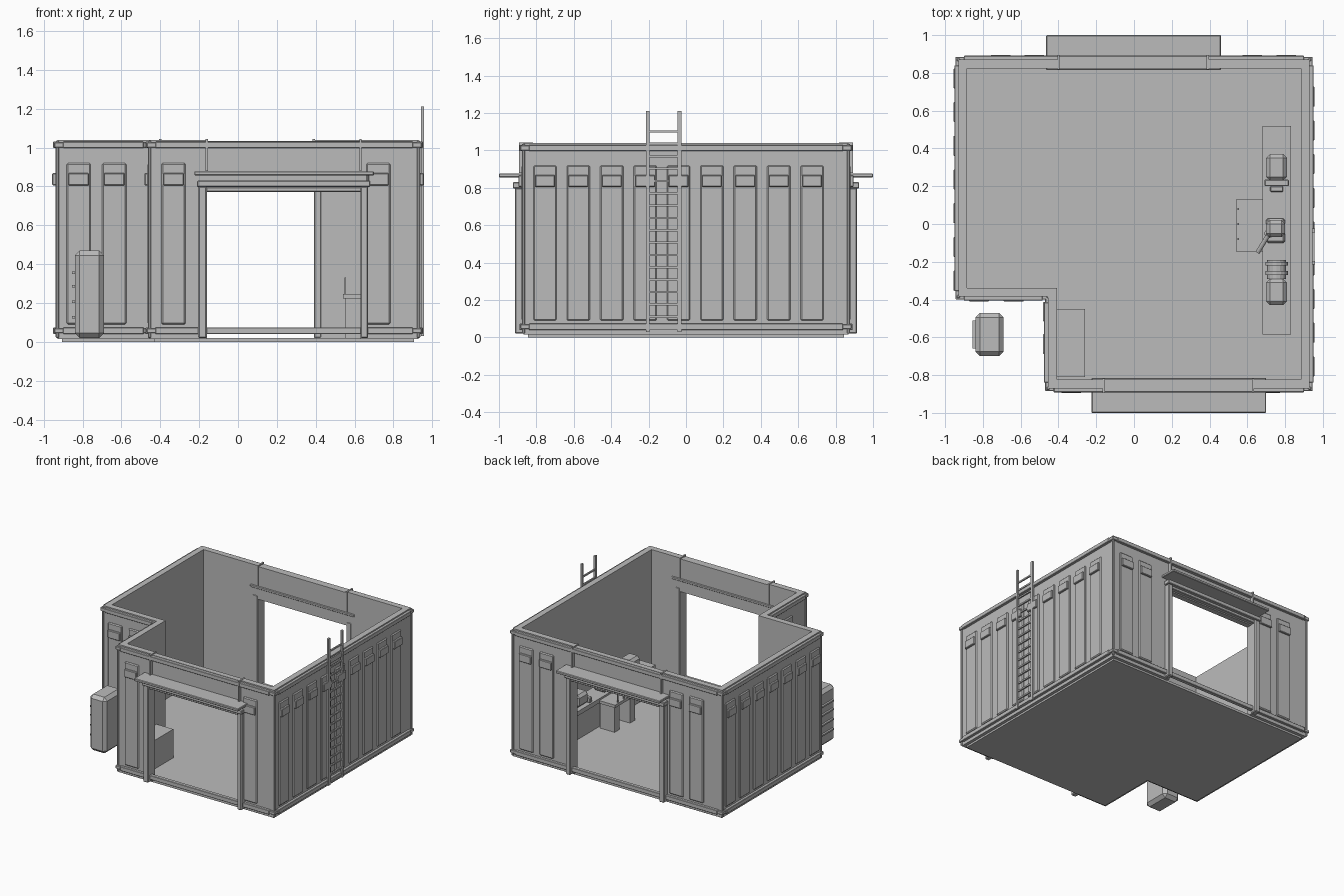
import bpy, bmesh, math
from mathutils import Vector, Matrix

cube = bpy.data.objects.get("Cube")
if cube:
    bpy.data.objects.remove(cube, do_unlink=True)

grey = bpy.data.materials.new("plain_grey")
grey.use_nodes = True
COLOUR = (0.5, 0.5, 0.5, 1)
grey.diffuse_color = COLOUR
grey.node_tree.nodes["Principled BSDF"].inputs["Base Color"].default_value = COLOUR


def finish(name, bm, bevel=0):
    mesh = bpy.data.meshes.new(name)
    bmesh.ops.recalc_face_normals(bm, faces=bm.faces)
    bm.to_mesh(mesh)
    bm.free()
    mesh.materials.append(grey)
    obj = bpy.data.objects.new(name, mesh)
    bpy.context.collection.objects.link(obj)
    if bevel:
        mod = obj.modifiers.new("bevel", 'BEVEL')
        mod.width, mod.segments = bevel, 1
    return obj


def add_box(bm, x, y, z):
    """Add a box from three (low, high) ranges."""
    spans = [sorted(r) for r in (x, y, z)]
    centre = Vector([sum(r) / 2 for r in spans])
    size = [r[1] - r[0] for r in spans]
    bmesh.ops.create_cube(bm, size=1, matrix=Matrix.Translation(centre) @ Matrix.Diagonal((*size, 1)))


def boxes(name, parts, bevel=0):
    bm = bmesh.new()
    for part in parts:
        add_box(bm, *part)
    return finish(name, bm, bevel)


def rod(name, a, b, r1, r2=None, sides=12):
    a, b = Vector(a), Vector(b)
    bm = bmesh.new()
    turn = (b - a).to_track_quat('Z', 'Y').to_matrix().to_4x4()
    bmesh.ops.create_cone(bm, cap_ends=True, segments=sides, radius1=r1, radius2=r1 if r2 is None else r2,
                          depth=(b - a).length, matrix=Matrix.Translation((a + b) / 2) @ turn)
    return finish(name, bm)


# Floor slab with the notched corner
X, Y, NX, NY = 0.93, 0.87, -0.455, -0.385
bm = bmesh.new()
outline = [(-0.905, -0.36), (-0.43, -0.36), (-0.43, -0.845), (0.905, -0.845), (0.905, 0.845), (-0.905, 0.845)]
face = bm.faces.new([bm.verts.new((px, py, 0)) for px, py in outline])
lift = bmesh.ops.extrude_face_region(bm, geom=[face])["geom"]
bmesh.ops.translate(bm, vec=(0, 0, 0.02), verts=[v for v in lift if isinstance(v, bmesh.types.BMVert)])
finish("floor", bm)

# Walls
H = (0.015, 1.04)
FRONT, BACK = (-0.16, 0.63), (-0.40, 0.39)
T = 0.047
boxes("right_wall", [((X - T, X), (-Y, Y), H)])
boxes("left_wall", [((-X, T - X), (NY, Y), H)])
boxes("notch_front_wall", [((-X, NX + T), (NY, NY + T), H)])
boxes("notch_side_wall", [((NX, NX + T), (-Y, NY + T), H)])


def door_wall(side, sign, left, door):
    """Wall with a doorway, its posts, beam and canopy."""
    y = (sign * Y, sign * (Y - T))
    a, b = door
    boxes(side + "_wall", [((left, a), y, H), ((b, X), y, H)])
    boxes(side + "_lintel", [((a, b), (sign * (Y - 0.004), sign * (Y - T)), (0.77, 1.033))])
    out = (sign * 0.82, sign * 0.915)
    boxes(side + "_door_posts", [((a - 0.045, a), out, (0.02, 0.80)), ((b, b + 0.04), out, (0.02, 0.80))], 0.006)
    boxes(side + "_door_beam", [((a - 0.05, b + 0.05), (sign * Y, sign * 0.925), (0.797, 0.83)),
                                ((a - 0.04, b + 0.035), (sign * Y, sign * 0.905), (0.773, 0.797))], 0.004)
    boxes(side + "_canopy", [((a - 0.065, b + 0.07), (sign * 0.815, sign), (0.856, 0.877))], 0.004)
    boxes(side + "_seams", [((s - 0.006, s + 0.006), (sign * (Y - T - 0.006), sign * (Y + 0.024)), (0.88, 1.043))
                            for s in door])


door_wall("front", -1, NX, FRONT)
door_wall("back", 1, -X, BACK)

# Outside of each wall: axis, face position, outward direction, span, panel centres
sides = {
    "right": ('x', X, 1, (-Y, Y), [-0.754 + 0.1785 * i for i in range(9)]),
    "left": ('x', -X, -1, (NY, Y), [-0.30 + 0.1785 * i for i in range(7)]),
    "notch_side": ('x', NX, -1, (-Y, NY), [-0.635, -0.465]),
    "notch_front": ('y', NY, -1, (-X, NX), [-0.82, -0.637]),
    "front": ('y', -Y, -1, (NX, X), [-0.332, 0.722]),
    "back": ('y', Y, 1, (-X, X), [-0.705, -0.527, 0.627, 0.807]),
}
for side, (axis, pos, sign, span, centres) in sides.items():
    def strip(along, depth, z, sink=0.01):
        through = (pos - sign * sink, pos + sign * depth)
        return (through, along, z) if axis == 'x' else (along, through, z)

    # Rails along the foot and the head
    run = (span[0] - 0.015, span[1] + 0.015)
    inner = (span[0] + 0.03, span[1] - 0.03)
    boxes(side + "_rails", [strip(run, 0.015, (0.045, 0.07)), strip(run, 0.015, (1.0, 1.027)),
                            strip(inner, 0.021, (0.04, 0.074)), strip(inner, 0.021, (0.997, 1.03))], 0.003)
    # Raised panels and their vent covers
    boxes(side + "_panels", [strip((c - 0.062, c + 0.062), 0.01, (0.09, 0.92)) for c in centres], 0.007)
    boxes(side + "_vent_covers", [strip((c - 0.053, c + 0.053), 0.026, (0.805, 0.868)) for c in centres], 0.004)

# Corner posts and rim edging
corners = [(-X, NY), (NX, -Y), (X, -Y), (X, Y), (-X, Y), (NX, NY)]
boxes("corner_posts", [((x - 0.008, x + 0.008), (y - 0.008, y + 0.008), (0.02, 1.035)) for x, y in corners], 0.004)

# Ladder
LX = (0.942, 0.957)
boxes("ladder_rails", [(LX, (c - 0.01, c + 0.01), (0.03, 1.21)) for c in (-0.205, -0.035)])
boxes("ladder_rungs", [((0.944, 0.955), (-0.2, -0.04), (z - 0.006, z + 0.006))
                       for z in [0.045 + 0.066 * i for i in range(17)]])

# Outdoor cooling unit
boxes("cooling_unit", [((-0.84, -0.69), (-0.70, -0.47), (0.02, 0.47))], 0.025)
boxes("cooling_unit_slats", [((-0.855, -0.835), (-0.66, -0.51), (z, z + 0.012)) for z in (0.12, 0.2, 0.28, 0.35)])

# Storage box by the front door
boxes("storage_box", [((NX + T, -0.26), (-0.81, -0.45), (0.02, 0.25))])

# Workbench and side table
boxes("workbench", [((0.68, 0.83), (-0.585, 0.52), (0.225, 0.26)), ((0.70, 0.82), (-0.565, 0.50), (0.02, 0.23))])
boxes("side_table", [((0.54, 0.68), (-0.145, 0.13), (0.222, 0.245)),
                     ((0.55, 0.68), (-0.135, -0.075), (0.02, 0.225)),
                     ((0.55, 0.68), (0.06, 0.12), (0.02, 0.225))])
boxes("table_levers", [((0.548, 0.556), (y - 0.005, y + 0.005), (0.245, 0.33)) for y in (-0.08, 0.0, 0.08)])

# Bench grinder
boxes("grinder_body", [((0.70, 0.81), (0.23, 0.37), (0.26, 0.36))], 0.02)
boxes("grinder_rest", [((0.69, 0.82), (0.20, 0.235), (0.26, 0.30)), ((0.72, 0.79), (0.17, 0.20), (0.26, 0.285))], 0.005)

# Bench drill
boxes("drill_base", [((0.70, 0.80), (-0.10, 0.03), (0.26, 0.29))], 0.01)
rod("drill_column", (0.77, 0.0, 0.28), (0.77, 0.0, 0.47), 0.015)
boxes("drill_head", [((0.70, 0.80), (-0.07, 0.02), (0.40, 0.485))], 0.02)
rod("drill_chuck", (0.715, -0.05, 0.41), (0.715, -0.05, 0.34), 0.025, 0.01)
rod("drill_handle", (0.71, -0.06, 0.43), (0.655, -0.15, 0.39), 0.012)

# Bench motor
boxes("motor_body", [((0.70, 0.81), (-0.43, -0.29), (0.26, 0.39))], 0.02)
rod("motor_drum", (0.755, -0.29, 0.32), (0.755, -0.19, 0.32), 0.05, sides=16)
for y in (-0.26, -0.21):
    rod("motor_ring", (0.755, y - 0.01, 0.32), (0.755, y + 0.01, 0.32), 0.06, sides=16)
